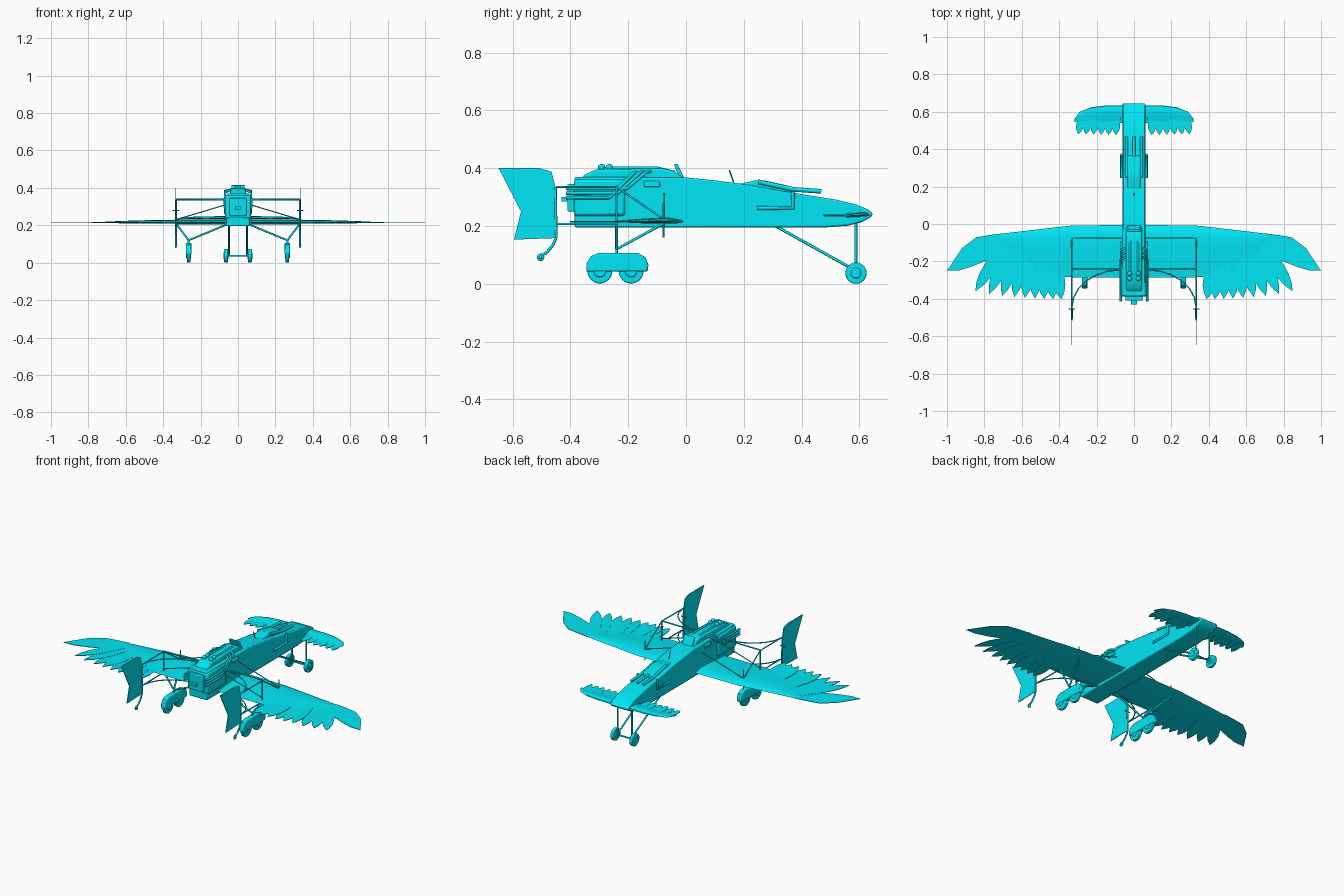
import bpy, bmesh, math
from mathutils import Vector, Matrix

teal = bpy.data.materials.new("teal")
teal.diffuse_color = (0.0, 0.8, 0.92, 1)


def add(name, bm, mirror=False, bevel=0.0):
    bmesh.ops.recalc_face_normals(bm, faces=bm.faces)
    me = bpy.data.meshes.new(name)
    bm.to_mesh(me)
    bm.free()
    me.shade_smooth()
    me.set_sharp_from_angle(angle=math.radians(35))
    me.materials.append(teal)
    ob = bpy.data.objects.new(name, me)
    bpy.context.collection.objects.link(ob)
    if bevel:
        m = ob.modifiers.new("Bevel", "BEVEL")
        m.width, m.segments, m.limit_method = bevel, 2, "ANGLE"
        m.angle_limit = math.radians(50)
    if mirror:
        ob.modifiers.new("Mirror", "MIRROR")
    return ob


def prism_into(bm, pts, axis, a, b):
    """Extrude a 2D outline: axis x takes (y, z) points, axis z takes (x, y)."""
    def at(p, t):
        return (t, p[0], p[1]) if axis == "x" else (p[0], p[1], t)
    lo = [bm.verts.new(at(p, a)) for p in pts]
    hi = [bm.verts.new(at(p, b)) for p in pts]
    bm.faces.new(lo)
    bm.faces.new(hi)
    for i in range(len(pts)):
        j = (i + 1) % len(pts)
        bm.faces.new((lo[i], lo[j], hi[j], hi[i]))


def prism(name, pts, axis, a, b, mirror=False, bevel=0.0):
    bm = bmesh.new()
    prism_into(bm, pts, axis, a, b)
    return add(name, bm, mirror, bevel)


def box(name, x, y, z, mirror=False, bevel=0.0):
    return prism(name, [(y[0], z[0]), (y[1], z[0]), (y[1], z[1]), (y[0], z[1])],
                 "x", x[0], x[1], mirror, bevel)


def tubes(name, paths, r, mirror=True):
    cu = bpy.data.curves.new(name, "CURVE")
    cu.dimensions, cu.bevel_depth, cu.bevel_resolution = "3D", r, 2
    cu.use_fill_caps = True
    cu.materials.append(teal)
    for path in paths:
        for s in ((1, -1) if mirror else (1,)):
            sp = cu.splines.new("POLY")
            sp.points.add(len(path) - 1)
            for p, (x, y, z) in zip(sp.points, path):
                p.co = (s * x, y, z, 1)
    ob = bpy.data.objects.new(name, cu)
    bpy.context.collection.objects.link(ob)
    bpy.ops.object.select_all(action="DESELECT")
    ob.select_set(True)
    bpy.context.view_layer.objects.active = ob
    bpy.ops.object.convert(target="MESH")


def wheels(name, spots, r, width):
    bm = bmesh.new()
    for c in spots:
        for rad, w in ((r, width), (r * 0.5, width * 1.3)):
            bmesh.ops.create_cone(bm, cap_ends=True, segments=24, radius1=rad, radius2=rad, depth=w,
                                  matrix=Matrix.Translation(c) @ Matrix.Rotation(math.pi / 2, 4, "Y"))
    add(name, bm, True, 0.004)


def loft(name, stations, thick, z):
    """Thin airfoil surface through (x, leading y, trailing y) stations."""
    foil = [(0, 0), (0.04, 0.5), (0.2, 1), (0.5, 0.75), (1, 0.05), (0.5, -0.3), (0.1, -0.35)]
    bm = bmesh.new()
    rings = []
    for x, le, te in stations:
        t = thick * (le - te) / (stations[0][1] - stations[0][2])
        rings.append([bm.verts.new((x, le + (te - le) * u, z + t * v)) for u, v in foil])
    for a, b in zip(rings, rings[1:]):
        for i in range(len(foil)):
            j = (i + 1) % len(foil)
            bm.faces.new((a[i], a[j], b[j], b[i]))
    bm.faces.new(rings[0])
    bm.faces.new(rings[-1])
    add(name, bm, True)


def feathers(name, roots_tips, width, z, thick=0.003):
    shape = [(0, -0.35), (0.45, -0.5), (0.65, -0.48), (0.84, -0.3), (1, 0),
             (0.86, 0.3), (0.68, 0.48), (0.45, 0.5), (0, 0.35)]
    bm = bmesh.new()
    for i, (root, tip) in enumerate(roots_tips):
        root, tip = Vector(root), Vector(tip)
        d = tip - root
        n = Vector((-d.y, d.x)).normalized() * width
        zz = z - 0.0012 * (i % 3)
        prism_into(bm, [tuple(root + d * u + n * v) for u, v in shape], "z", zz, zz + thick)
    add(name, bm, True)


# Fuselage with flat sides and drooping nose
prism("fuselage", [(-0.385, 0.195), (0.48, 0.195), (0.56, 0.201), (0.61, 0.214), (0.638, 0.23), (0.648, 0.242),
                   (0.63, 0.257), (0.59, 0.274), (0.52, 0.291), (0.42, 0.307), (0.3, 0.327), (0.2, 0.345),
                   (0.1, 0.358), (0.0, 0.368), (-0.385, 0.37)], "x", -0.061, 0.061, bevel=0.006)

# Engine: cowl hump, side blocks, radiator, caps
prism("engine_cowl", [(-0.37, 0.36), (-0.35, 0.378), (-0.31, 0.396), (-0.08, 0.4), (-0.045, 0.392),
                      (-0.02, 0.375), (0.0, 0.36)], "x", -0.042, 0.042, bevel=0.008)
box("engine_block", (-0.07, 0.07), (-0.388, -0.21), (0.235, 0.362), bevel=0.01)
box("radiator", (-0.045, 0.045), (-0.41, -0.38), (0.25, 0.345), bevel=0.004)
box("radiator_outlet", (-0.015, 0.015), (-0.43, -0.4), (0.285, 0.3))
box("side_intake", (0.055, 0.073), (-0.145, -0.09), (0.335, 0.355), True, 0.004)
bm = bmesh.new()
for y in (-0.292, -0.265):
    for x in (-0.023, 0.023):
        bmesh.ops.create_uvsphere(bm, u_segments=12, v_segments=8, radius=0.013,
                                  matrix=Matrix.Translation((x, y, 0.402)))
add("engine_caps", bm)
tubes("exhaust_pipes", [[(0.071, -0.415, 0.298 + 0.016 * i), (0.071, -0.265 + 0.03 * i, 0.298 + 0.016 * i),
                         (0.069, -0.19 + 0.025 * i, 0.375 + 0.005 * i), (0.04, -0.175 + 0.025 * i, 0.39)]
                        for i in range(3)], 0.006)
tubes("cowl_pipes", [[(0.022, -0.25, 0.4), (0.022, -0.1, 0.4), (0.025, -0.04, 0.385)]], 0.006)

# Cockpit rest and sight
prism("head_rest", [(-0.042, 0.414), (-0.03, 0.416), (-0.003, 0.36), (-0.02, 0.36)], "x", -0.035, 0.035, bevel=0.004)
tubes("sight_post", [[(0, 0.165, 0.35), (0, 0.15, 0.394)]], 0.0025, False)

# Nose gear: top housing with barrels and side pipes
prism("nose_housing", [(0.16, 0.34), (0.24, 0.358), (0.27, 0.358), (0.36, 0.338), (0.37, 0.31), (0.18, 0.325)],
      "x", -0.036, 0.036, bevel=0.008)
tubes("nose_barrels", [[(x, 0.25, 0.353), (x, 0.37, 0.327), (x, 0.468, 0.32)] for x in (-0.04, 0, 0.04)], 0.008, False)
tubes("side_pipes", [[(0.067, 0.245, 0.262), (0.067, 0.37, 0.262), (0.067, 0.37, 0.32)]], 0.007)

# Main wing with feathered tips
loft("main_wing", [(0, -0.005, -0.285), (0.33, -0.008, -0.285), (0.42, -0.018, -0.278), (0.54, -0.032, -0.245),
                   (0.66, -0.046, -0.18), (0.78, -0.06, -0.08)], 0.016, 0.214)
tips = [(0.848, -0.36), (0.775, -0.375), (0.705, -0.385), (0.64, -0.39), (0.583, -0.395),
        (0.53, -0.398), (0.48, -0.4), (0.432, -0.402), (0.388, -0.402)]
feathers("wing_feathers", [((0.69 - 0.034 * i, -0.1 - 0.012 * i), t) for i, t in enumerate(tips)], 0.066, 0.215)
prism("wingtip_feather", [(0.7, -0.05), (0.78, -0.06), (0.845, -0.072), (0.92, -0.13), (1.0, -0.25), (0.935, -0.248),
                          (0.86, -0.225), (0.8, -0.2), (0.7, -0.16)], "z", 0.214, 0.217, True)

# Front canard with feathered trailing edge
loft("canard", [(0.05, 0.635, 0.54), (0.15, 0.634, 0.545), (0.23, 0.624, 0.55), (0.29, 0.6, 0.552),
                (0.318, 0.562, 0.545)], 0.012, 0.237)
feathers("canard_feathers", [((0.095 + 0.036 * i, 0.59), (0.095 + 0.0405 * i, 0.475 + 0.001 * i))
                             for i in range(6)], 0.042, 0.236)
tubes("canard_hinge", [[(0.066, 0.555, 0.237), (0.066, 0.625, 0.24)]], 0.007)

# Twin tail fins and skids
prism("tail_fin", [(-0.648, 0.4), (-0.507, 0.4), (-0.465, 0.388), (-0.453, 0.34), (-0.45, 0.25), (-0.455, 0.158),
                   (-0.595, 0.153), (-0.571, 0.25)], "x", 0.3305, 0.3345, True)
tubes("tail_skid", [[(0.332, -0.452, 0.335), (0.332, -0.449, 0.16), (0.332, -0.46, 0.135), (0.332, -0.48, 0.11),
                     (0.332, -0.505, 0.095)]], 0.005)
wheels("skid_wheel", [(0.332, -0.503, 0.092)], 0.013, 0.009)
tubes("rudder_horn", [[(0.315, -0.455, 0.28), (0.35, -0.455, 0.28)]], 0.003)

# Wing and tail bracing
F = 0.332
quarter = [math.pi / 2 * i / 6 for i in range(7)]
arc = [(0.07 + 0.262 * math.sin(a), -0.445 + 0.2 * math.cos(a)) for a in quarter]
tubes("tail_booms", [[(F, -0.45, 0.335), (F, -0.24, 0.335), (F, -0.075, 0.222)],
                     [(F, -0.45, 0.207), (F, -0.24, 0.207)],
                     [(F, -0.24, 0.205), (F, -0.24, 0.338)]], 0.0035)
tubes("curved_braces", [[(x, y, z) for x, y in arc] for z in (0.207, 0.335)], 0.0035)
tubes("cross_bars", [[(-F, -0.24, 0.338), (F, -0.24, 0.338)], [(-F, -0.075, 0.225), (F, -0.075, 0.225)]], 0.004, False)
tubes("wing_braces", [[(0.06, -0.24, 0.312), (F, -0.24, 0.23)], [(0.06, -0.075, 0.312), (F, -0.075, 0.23)],
                      [(F, -0.078, 0.16), (F, -0.078, 0.28)]], 0.003)

# Main landing gear
prism("wheel_pod", [(-0.345, 0.042), (-0.345, 0.07), (-0.33, 0.095), (-0.305, 0.106), (-0.165, 0.106), (-0.14, 0.092),
                    (-0.13, 0.065), (-0.133, 0.042)], "x", 0.249, 0.279, True, 0.006)
wheels("main_wheels", [(0.264, -0.298, 0.044), (0.264, -0.19, 0.044)], 0.043, 0.02)
tubes("main_gear_struts", [[(0.264, -0.24, 0.1), (0.264, -0.24, 0.12), (F, -0.075, 0.21)],
                           [(0.264, -0.24, 0.12), (F, -0.24, 0.21)],
                           [(0.264, -0.24, 0.12), (0.058, -0.24, 0.205)]], 0.005)

# Nose landing gear
wheels("nose_wheels", [(0.064, 0.588, 0.037)], 0.037, 0.02)
tubes("nose_gear_struts", [[(0.048, 0.588, 0.037), (0.048, 0.588, 0.22)],
                           [(0.048, 0.588, 0.045), (0.048, 0.31, 0.2)]], 0.005)
tubes("nose_axle", [[(-0.07, 0.588, 0.037), (0.07, 0.588, 0.037)]], 0.005, False)
